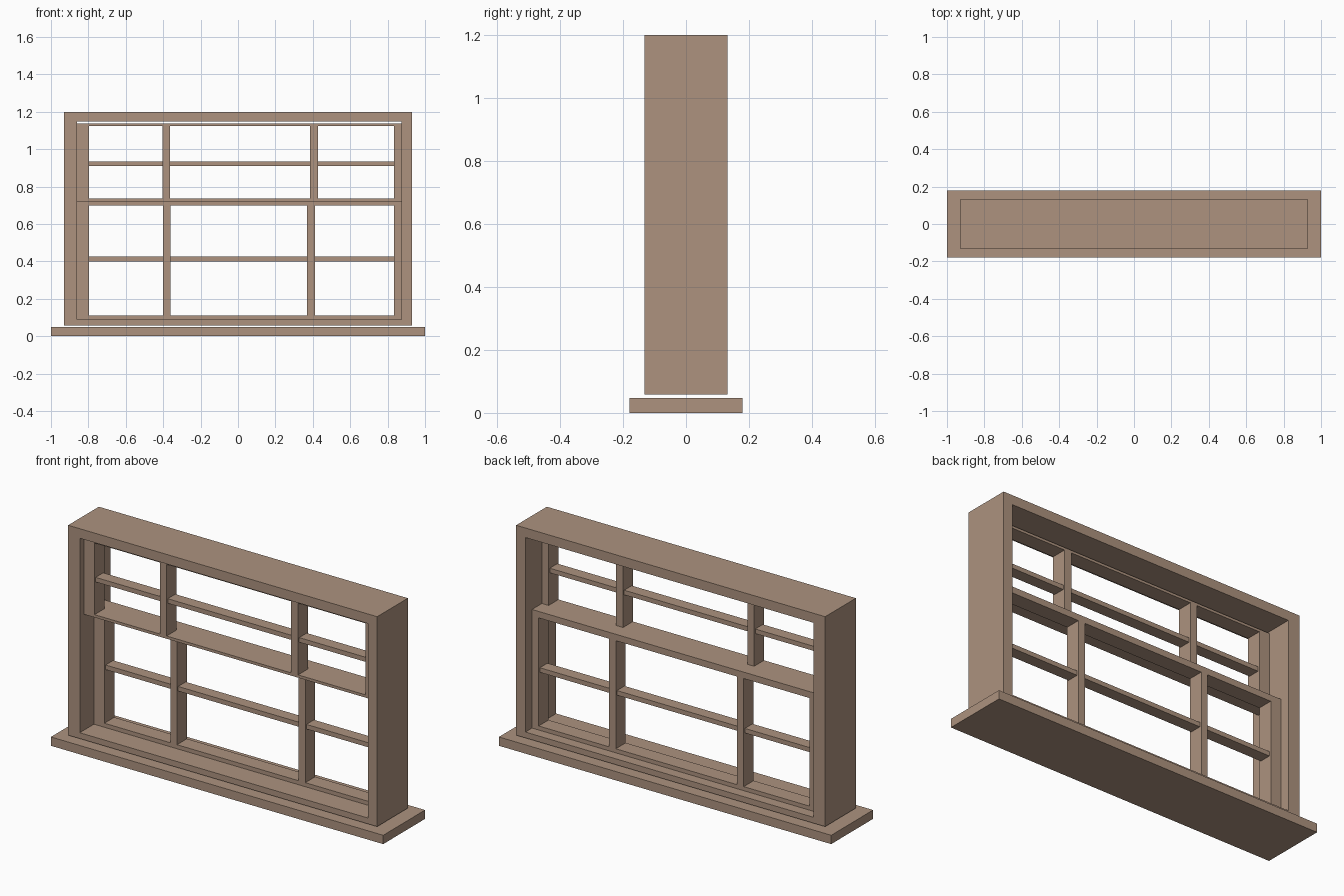
import bpy
import bmesh
from mathutils import Vector

if "Cube" in bpy.data.objects:
    bpy.data.objects.remove(bpy.data.objects["Cube"])

wood = bpy.data.materials.new("tan_wood")
wood.diffuse_color = (0.418, 0.291, 0.212, 1)
wood.use_nodes = True
wood.node_tree.nodes["Principled BSDF"].inputs["Base Color"].default_value = wood.diffuse_color


def finish(name, bm):
    bmesh.ops.recalc_face_normals(bm, faces=bm.faces)
    mesh = bpy.data.meshes.new(name)
    bm.to_mesh(mesh)
    bm.free()
    mesh.materials.append(wood)
    obj = bpy.data.objects.new(name, mesh)
    bpy.context.collection.objects.link(obj)
    return obj


def box(name, x, y, z):
    bm = bmesh.new()
    bmesh.ops.create_cube(bm, size=1)
    for v in bm.verts:
        v.co = Vector([(r[0] + r[1]) / 2 + c * (r[1] - r[0])
                       for r, c in zip((x, y, z), v.co)])
    return finish(name, bm)


def ring(name, outer_x, outer_z, inner_x, inner_z, y):
    """Rectangular border with a rectangular opening, running from y[0] to y[1]."""
    bm = bmesh.new()

    def loop(xs, zs, yy):
        corners = ((0, 0), (1, 0), (1, 1), (0, 1))
        return [bm.verts.new((xs[i], yy, zs[j])) for i, j in corners]

    loops = [loop(outer_x, outer_z, y[0]), loop(inner_x, inner_z, y[0]),
             loop(inner_x, inner_z, y[1]), loop(outer_x, outer_z, y[1])]
    for a, b in zip(loops, loops[1:] + loops[:1]):
        for i in range(4):
            j = (i + 1) % 4
            bm.faces.new((a[i], a[j], b[j], b[i]))
    return finish(name, bm)


def sash(name, y, z, inner_z, bars, cross_z):
    """Sliding sash: border, two upright bars and a slimmer cross bar."""
    ring(name + "_border", (-0.86, 0.874), z, (-0.797, 0.834), inner_z, y)
    for i, x in enumerate(bars):
        box(f"{name}_upright_bar_{i + 1}", x, y, inner_z)
    # cross bar is split into three lengths between the uprights
    edges = [-0.797, *bars[0], *bars[1], 0.834]
    for i in range(3):
        box(f"{name}_cross_bar_{i + 1}", (edges[2 * i], edges[2 * i + 1]),
            (y[0] + 0.01, y[1] - 0.01), cross_z)


# sill board, with a thin gap beneath the frame
box("sill", (-1, 1), (-0.18, 0.18), (0, 0.048))

# deep outer frame
ring("outer_frame", (-0.93, 0.93), (0.058, 1.2), (-0.86, 0.874), (0.09, 1.148),
     (-0.132, 0.132))

# upper sash in front, lower sash behind it
sash("upper_sash", (-0.095, -0.01), (0.72, 1.138), (0.735, 1.124),
     ((-0.403, -0.363), (0.386, 0.428)), (0.909, 0.934))
sash("lower_sash", (-0.01, 0.075), (0.09, 0.735), (0.112, 0.70),
     ((-0.40, -0.36), (0.37, 0.412)), (0.40, 0.425))
